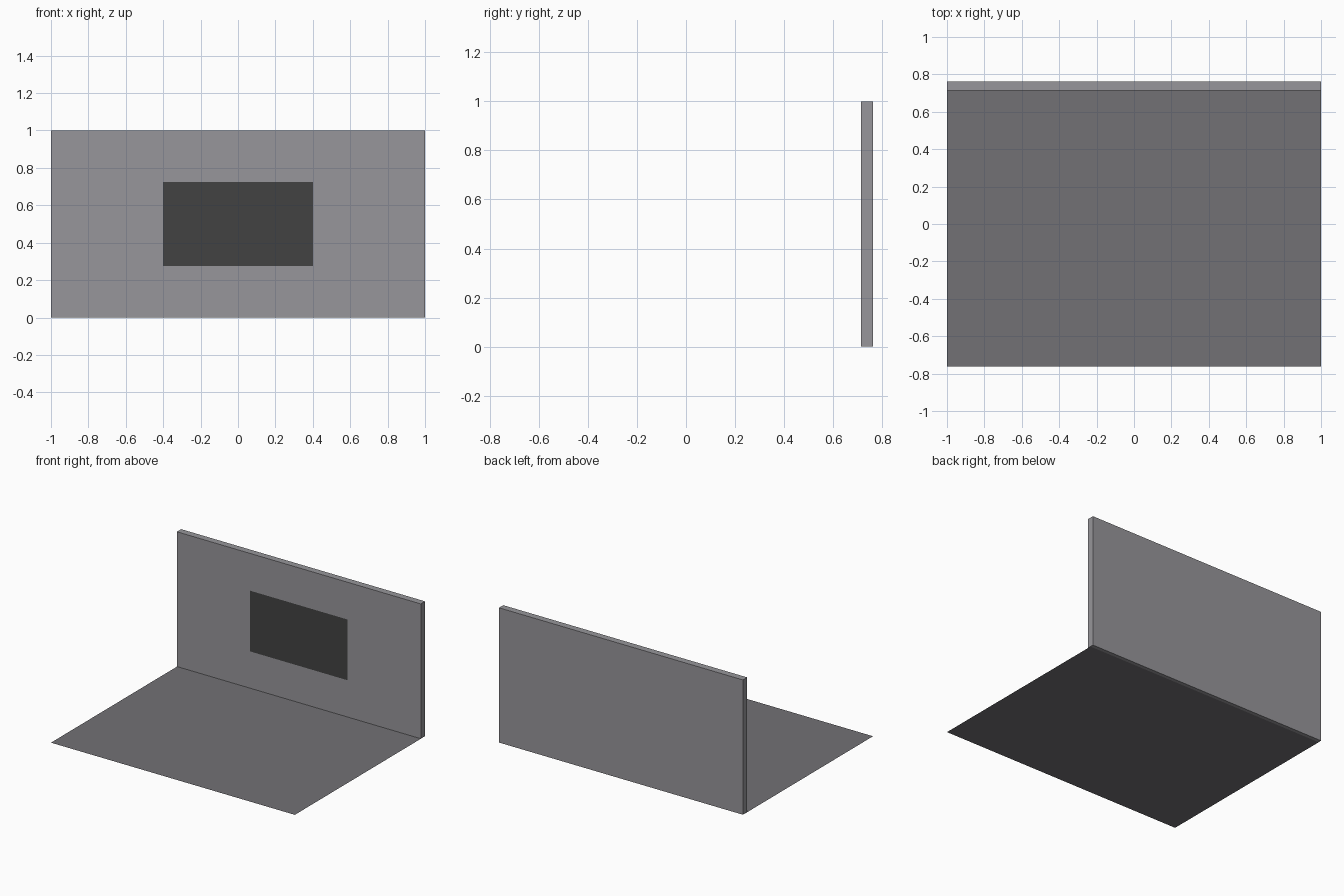
import bpy
import bmesh
from mathutils import Matrix, Vector

if "Cube" in bpy.data.objects:
    bpy.data.objects.remove(bpy.data.objects["Cube"])


def material(name, color):
    mat = bpy.data.materials.new(name)
    mat.diffuse_color = (*color, 1.0)
    mat.use_nodes = True
    mat.node_tree.nodes["Principled BSDF"].inputs["Base Color"].default_value = mat.diffuse_color
    return mat


def make_part(name, mat, build):
    bm = bmesh.new()
    build(bm)
    mesh = bpy.data.meshes.new(name)
    bm.to_mesh(mesh)
    bm.free()
    mesh.materials.append(mat)
    obj = bpy.data.objects.new(name, mesh)
    bpy.context.collection.objects.link(obj)
    return obj


def box(center, size):
    m = Matrix.Translation(center) @ Matrix.Diagonal((*size, 1.0))
    return lambda bm: bmesh.ops.create_cube(bm, size=1.0, matrix=m)


def sheet(center, u, v):
    # single flat face spanned by the half-extents u and v
    c, u, v = Vector(center), Vector(u), Vector(v)

    def build(bm):
        bm.faces.new([bm.verts.new(c + a * u + b * v)
                      for a, b in ((-1, -1), (1, -1), (1, 1), (-1, 1))])
    return build


light_gray = material("light gray", (0.31, 0.305, 0.325))
mid_gray = material("mid gray", (0.168, 0.165, 0.178))
dark_gray = material("dark gray", (0.054, 0.054, 0.054))

# Thin floor, reaching to the middle of the wall's thickness
make_part("floor", mid_gray, sheet((0, -0.0125, 0), (1, 0, 0), (0, 0.75, 0)))

# Upright back wall, set a hair above the floor sheet
make_part("back_wall", light_gray, box((0, 0.7375, 0.5005), (2, 0.05, 0.999)))

# Flat screen just in front of the wall, facing forward
make_part("screen", dark_gray, sheet((0, 0.71, 0.5), (0.4, 0, 0), (0, 0, 0.225)))
